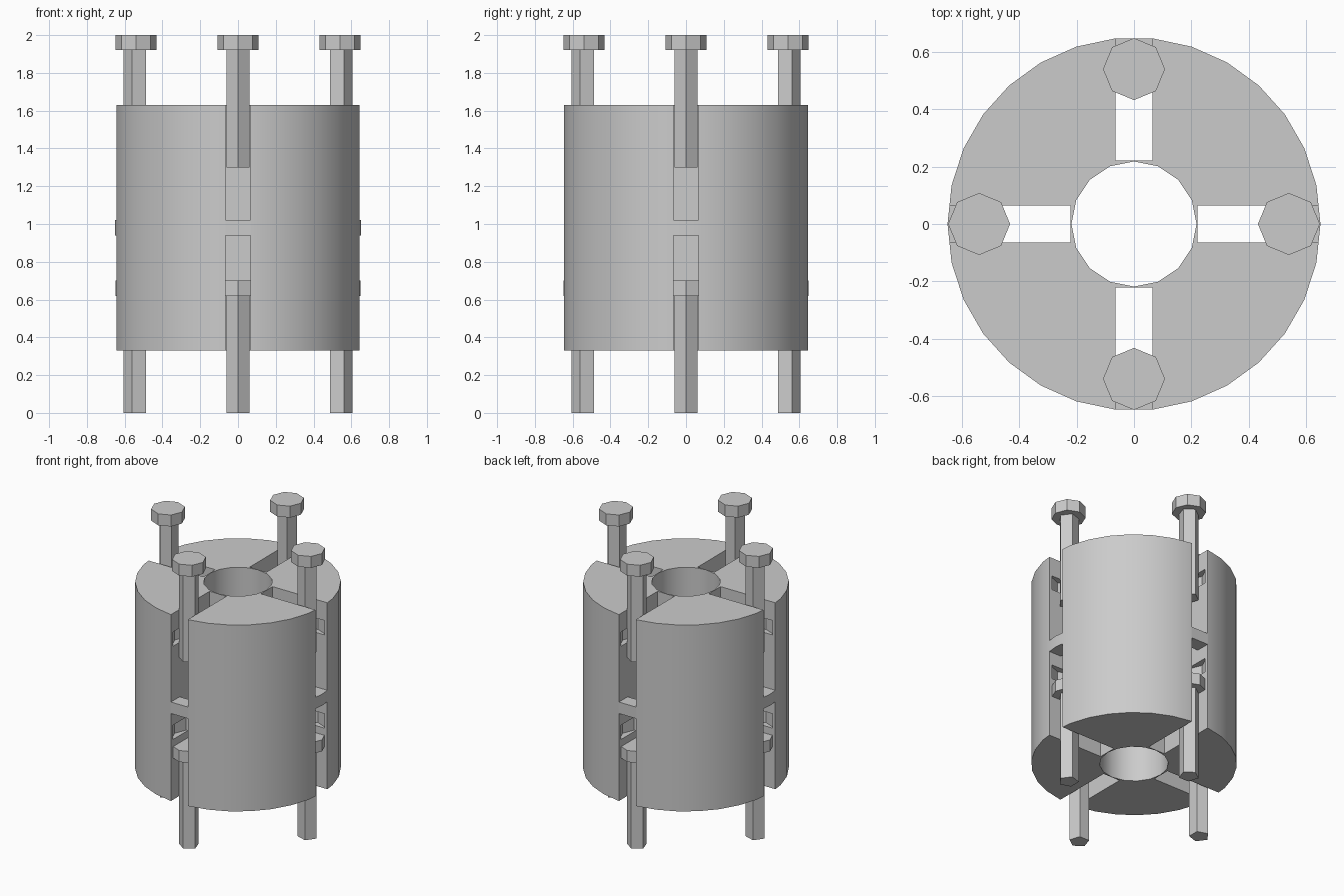
import bpy
from math import pi, cos, sin
from mathutils import Matrix

cube = bpy.data.objects.get("Cube")
if cube:
    bpy.data.objects.remove(cube, do_unlink=True)

grey = bpy.data.materials.new("plain grey")
grey.use_nodes = True
COLOR = (0.6, 0.6, 0.6, 1)
grey.diffuse_color = COLOR
grey.node_tree.nodes["Principled BSDF"].inputs["Base Color"].default_value = COLOR


def prism(name, sides, radius, z0, z1, dist=0.0, angle=0.0):
    """Upright prism with a corner pointing along the given angle."""
    bpy.ops.mesh.primitive_cylinder_add(vertices=sides, radius=radius, depth=z1 - z0)
    ob = bpy.context.object
    ob.name = name
    # the primitive starts with a corner on +y
    ob.data.transform(Matrix.Translation((dist * cos(angle), dist * sin(angle), (z0 + z1) / 2))
                      @ Matrix.Rotation(angle - pi / 2, 4, 'Z'))
    ob.data.materials.append(grey)
    return ob


def slot_box(r0, r1, z0, z1, angle):
    """Radial box used to cut a slot."""
    bpy.ops.mesh.primitive_cube_add(size=1)
    ob = bpy.context.object
    ob.data.transform(Matrix.Rotation(angle, 4, 'Z')
                      @ Matrix.Translation(((r0 + r1) / 2, 0, (z0 + z1) / 2))
                      @ Matrix.Diagonal((r1 - r0, 2 * HALF_SLOT, z1 - z0, 1)))
    ob.data.materials.append(grey)
    return ob


def cut(target, cutter):
    mod = target.modifiers.new("cut", 'BOOLEAN')
    mod.operation = 'DIFFERENCE'
    mod.solver = 'EXACT'
    mod.object = cutter
    bpy.context.view_layer.objects.active = target
    bpy.ops.object.modifier_apply(modifier=mod.name)
    bpy.data.objects.remove(cutter, do_unlink=True)


HALF_SLOT = 0.065
BOLT_R = 0.54
SLOT_IN = 0.221

# Slotted cylinder with a central bore
body = prism("slotted_body", 30, 0.65, 0.33, 1.63)
cut(body, prism("bore_cutter", 16, 0.218, 0.2, 1.8))

for i in range(4):
    a = i * pi / 2
    # open slots above and below, leaving a bridge at the rim
    cut(body, slot_box(SLOT_IN, 0.8, 1.02, 1.8, a))
    cut(body, slot_box(SLOT_IN, 0.8, 0.2, 0.94, a))
    cut(body, slot_box(SLOT_IN, 0.55, 0.9, 1.06, a))
    # nut pockets in the slot walls
    for z in (0.75, 1.40):
        cut(body, prism("pocket_cutter", 8, 0.11, z, z + 0.1, BOLT_R, a))

bpy.ops.object.select_all(action='DESELECT')
body.select_set(True)
bpy.context.view_layer.objects.active = body
bpy.ops.object.shade_smooth_by_angle(angle=pi / 6)

# Upper and lower bolts, one pair in each slot
for i, side in enumerate(("left", "back", "right", "front")):
    a = i * pi / 2
    for level, z in (("upper", 1.30), ("lower", 0.0)):
        prism(f"{side}_{level}_bolt_shaft", 5, 0.065, z, z + 0.62, BOLT_R, a)
        prism(f"{side}_{level}_bolt_head", 8, 0.108, z + 0.62, z + 0.70, BOLT_R, a)
